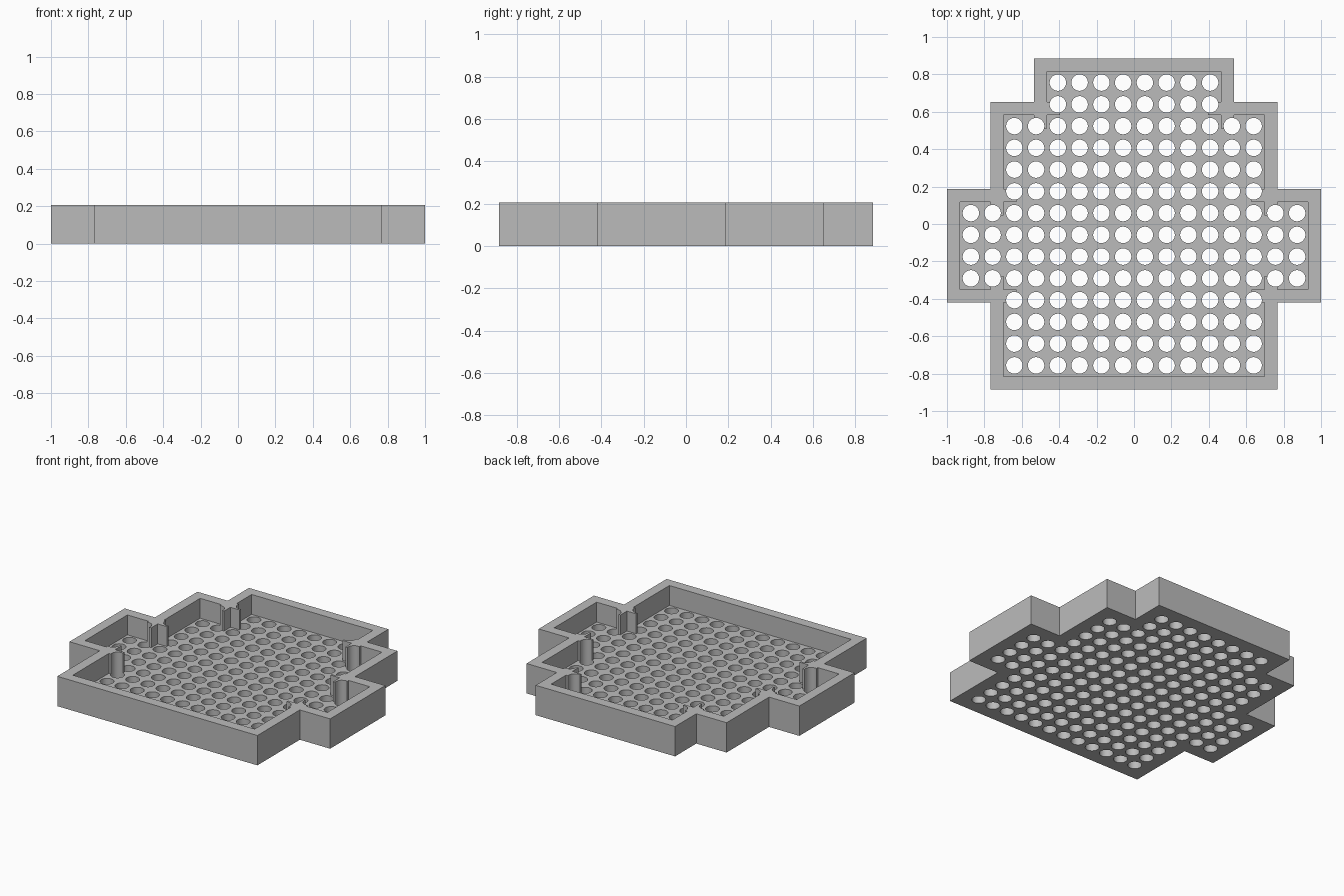
import bpy, bmesh, math
from mathutils import Vector

cube = bpy.data.objects.get("Cube")
if cube:
    bpy.data.objects.remove(cube, do_unlink=True)

PITCH, WALL, HEIGHT, FLOOR, RADIUS = 0.1163, 0.07, 0.207, 0.069, 0.044
BANDS = [(8, 2), (12, 4), (16, 4), (12, 4)]   # (columns, rows) from back to front
TOP = PITCH * sum(rows for _, rows in BANDS) / 2


def half_outline(w):
    """Right half of the stepped outline, grown outward by w."""
    pts, y = [], TOP + w
    for i, (cols, rows) in enumerate(BANDS):
        x = cols * PITCH / 2 + w
        end = TOP - PITCH * sum(r for _, r in BANDS[:i + 1])
        widening = i + 1 < len(BANDS) and BANDS[i + 1][0] > cols
        end += w if widening else -w
        pts += [Vector((x, y)), Vector((x, end))]
        y = end
    return pts


def add_posts(pts):
    """Wrap a pair of small square posts around each inward corner."""
    out = []
    for i, c in enumerate(pts):
        if 0 < i < len(pts) - 1:
            a = (c - pts[i - 1]).normalized() * WALL
            b = (pts[i + 1] - c).normalized() * WALL
            if a.cross(b) > 0:
                out += [c - a, c - a - b, c - b, c, c + a, c + a + b, c + b]
                continue
        out.append(c)
    return out


def new_object(name, bm):
    bmesh.ops.recalc_face_normals(bm, faces=bm.faces)
    mesh = bpy.data.meshes.new(name)
    bm.to_mesh(mesh)
    bm.free()
    obj = bpy.data.objects.new(name, mesh)
    bpy.context.collection.objects.link(obj)
    return obj


def prism(name, half, z0, z1):
    """Mirror a half outline across x and extrude it upward."""
    pts = half + [Vector((-p.x, p.y)) for p in reversed(half)]
    bm = bmesh.new()
    face = bm.faces.new([bm.verts.new((p.x, p.y, z0)) for p in pts])
    top = bmesh.ops.extrude_face_region(bm, geom=[face])["geom"]
    bmesh.ops.translate(bm, vec=(0, 0, z1 - z0),
                        verts=[v for v in top if isinstance(v, bmesh.types.BMVert)])
    return new_object(name, bm)


# Solid tray body, and the cavity that leaves walls and corner posts
tray = prism("perforated_tray", half_outline(WALL), 0, HEIGHT)
cavity = prism("cavity_cutter", add_posts(half_outline(0)), FLOOR, HEIGHT * 2)

# Grid of round drain holes
bm = bmesh.new()
y = TOP - PITCH / 2
for cols, rows in BANDS:
    for _ in range(rows):
        for c in range(cols):
            ring = bmesh.ops.create_cone(bm, cap_ends=True, segments=32, radius1=RADIUS,
                                         radius2=RADIUS, depth=HEIGHT * 3)["verts"]
            bmesh.ops.translate(bm, verts=ring, vec=((c - (cols - 1) / 2) * PITCH, y, 0))
        y -= PITCH
holes = new_object("hole_cutter", bm)

# Cut the tray, then discard the cutters
for cutter in (cavity, holes):
    cutter.hide_render = True
    mod = tray.modifiers.new(cutter.name, 'BOOLEAN')
    mod.operation, mod.solver, mod.object = 'DIFFERENCE', 'EXACT', cutter
bpy.context.view_layer.update()
result = bpy.data.meshes.new_from_object(tray.evaluated_get(bpy.context.evaluated_depsgraph_get()))
tray.modifiers.clear()
tray.data = result
for cutter in (cavity, holes):
    bpy.data.objects.remove(cutter, do_unlink=True)

# Plain grey finish
grey = bpy.data.materials.new("plain_grey")
grey.use_nodes = True
grey.diffuse_color = (0.5, 0.5, 0.5, 1)
grey.node_tree.nodes["Principled BSDF"].inputs["Base Color"].default_value = (0.5, 0.5, 0.5, 1)
tray.data.materials.clear()
tray.data.materials.append(grey)

bpy.ops.object.select_all(action='DESELECT')
tray.select_set(True)
bpy.context.view_layer.objects.active = tray
bpy.ops.object.shade_smooth_by_angle(angle=math.radians(30))
